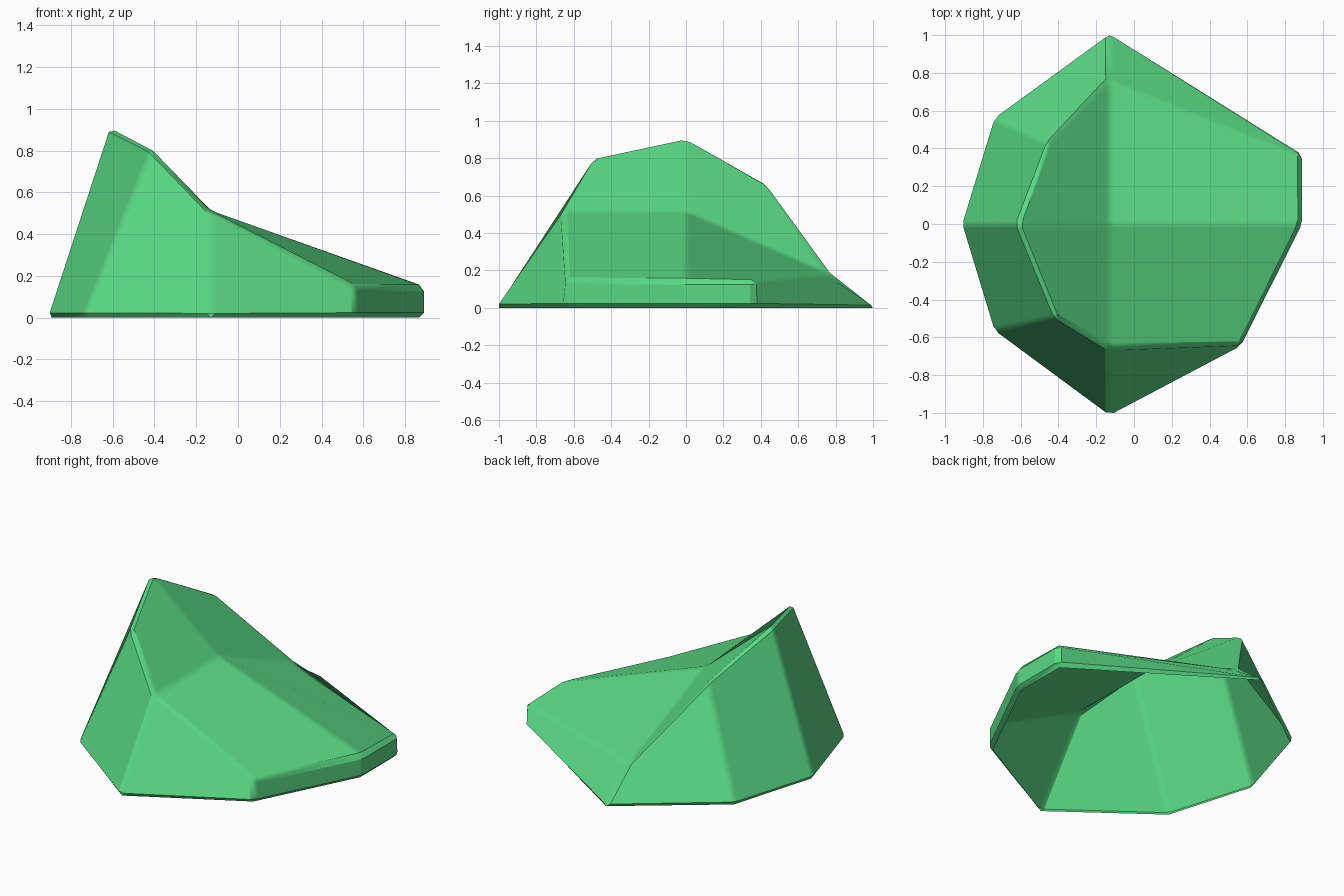
import bpy, bmesh, math

cube = bpy.data.objects.get("Cube")
if cube:
    bpy.data.objects.remove(cube, do_unlink=True)

# Single flat green
green = bpy.data.materials.new("leaf_green")
green.use_nodes = True
colour = (0.10, 0.70, 0.23, 1)
green.diffuse_color = colour
green.node_tree.nodes["Principled BSDF"].inputs["Base Color"].default_value = colour

# Matching loops of eight corners: the crest above and the footprint below
crest = [(-.62, 0, .917), (-.415, -.495, .815), (-.13, -.655, .513), (.565, -.645, .15),
         (.89, 0, .15), (.89, .367, .15), (-.13, .755, .18), (-.452, .428, .678)]
foot = [(-.916, 0), (-.747, -.565), (-.13, -1.027), (.565, -.645),
        (.89, 0), (.89, .367), (-.13, 1.027), (-.747, .565)]
hollow = (-.13, 0, .513)

bm = bmesh.new()
top = [bm.verts.new(p) for p in crest]
base = [bm.verts.new((x, y, 0)) for x, y in foot]
middle = bm.verts.new(hollow)
n = len(top)

# Outer walls, each folding from its next foot corner to its own crest corner
for i in range(n):
    j = (i + 1) % n
    bm.faces.new((base[j], top[j], top[i], base[i]))
# Four upper panels, each folding outward from the hollow
for i in range(0, n, 2):
    bm.faces.new((middle, top[i], top[i + 1], top[(i + 2) % n]))
# Temporary floor, so that the lower rim is chamfered too
bm.faces.new(base[::-1])
bm.normal_update()

# Narrow chamfer on every edge, then open the underside
bmesh.ops.bevel(bm, geom=bm.edges[:], offset=.024, offset_type='OFFSET',
                segments=1, profile=.5, affect='EDGES', clamp_overlap=True)
bm.normal_update()
floor = [f for f in bm.faces if f.normal.z < -.99 and f.calc_center_median().z < .005]
bmesh.ops.delete(bm, geom=floor, context='FACES')

mesh = bpy.data.meshes.new("faceted_shell")
bm.to_mesh(mesh)
bm.free()
mesh.materials.append(green)
shell = bpy.data.objects.new("faceted_shell", mesh)
bpy.context.collection.objects.link(shell)

bpy.ops.object.select_all(action='DESELECT')
shell.select_set(True)
bpy.context.view_layer.objects.active = shell
bpy.ops.object.shade_smooth_by_angle(angle=math.radians(30))

# Large panels stay flat, only the chamfers blend
blend = shell.modifiers.new("flat_panels", 'WEIGHTED_NORMAL')
blend.weight = 100
blend.keep_sharp = True
